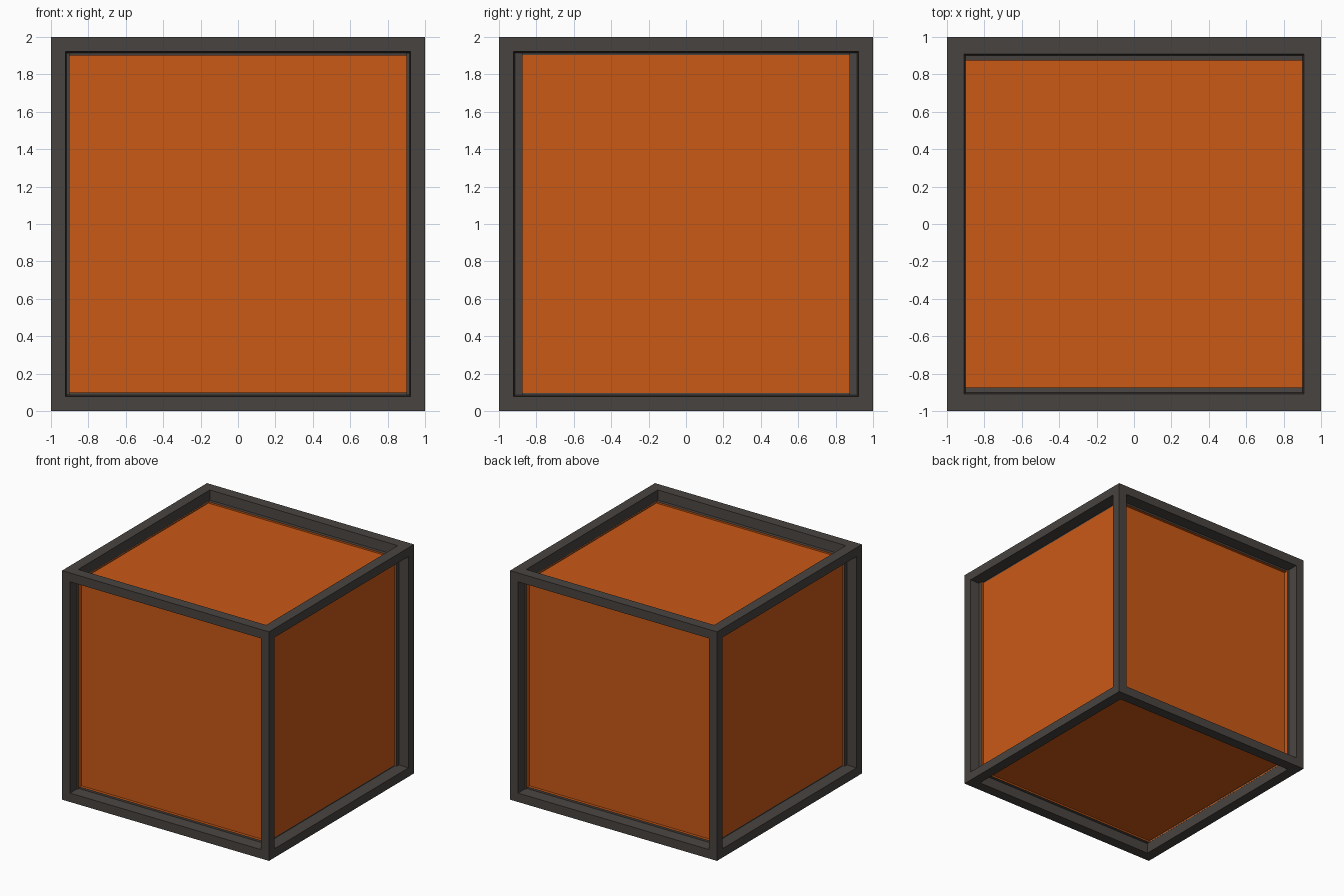
import bpy, bmesh
from mathutils import Matrix

if "Cube" in bpy.data.objects:
    bpy.data.objects.remove(bpy.data.objects["Cube"])


def material(name, rgb):
    mat = bpy.data.materials.new(name)
    mat.diffuse_color = (*rgb, 1)
    mat.use_nodes = True
    mat.node_tree.nodes["Principled BSDF"].inputs["Base Color"].default_value = mat.diffuse_color
    return mat


SIZE = 2.0
TAPER = 0.012                      # recess walls lean in slightly
# border width and recess depth for each pair of faces, keyed by axis
RECESS = {0: (0.11, 0.10), 1: (0.11, 0.125), 2: (0.13, 0.10)}

bm = bmesh.new()
bmesh.ops.create_cube(bm, size=SIZE, matrix=Matrix.Translation((0, 0, SIZE / 2)))
bm.normal_update()

for face in list(bm.faces):
    normal = face.normal.copy()
    axis = max(range(3), key=lambda i: abs(normal[i]))
    border, depth = RECESS[axis]
    # flat border of the frame
    bmesh.ops.inset_individual(bm, faces=[face], thickness=border)
    # tapered recess walls down to the panel
    bmesh.ops.inset_individual(bm, faces=[face], thickness=TAPER)
    bmesh.ops.translate(bm, verts=list(face.verts), vec=-normal * depth)
    # coloured panel
    face.material_index = 1

bm.normal_update()
mesh = bpy.data.meshes.new("framed_cube")
bm.to_mesh(mesh)
bm.free()
mesh.materials.append(material("dark_frame", (0.065, 0.057, 0.051)))
mesh.materials.append(material("orange_panel", (0.59, 0.1, 0.008)))
bpy.context.collection.objects.link(bpy.data.objects.new("framed_cube", mesh))
